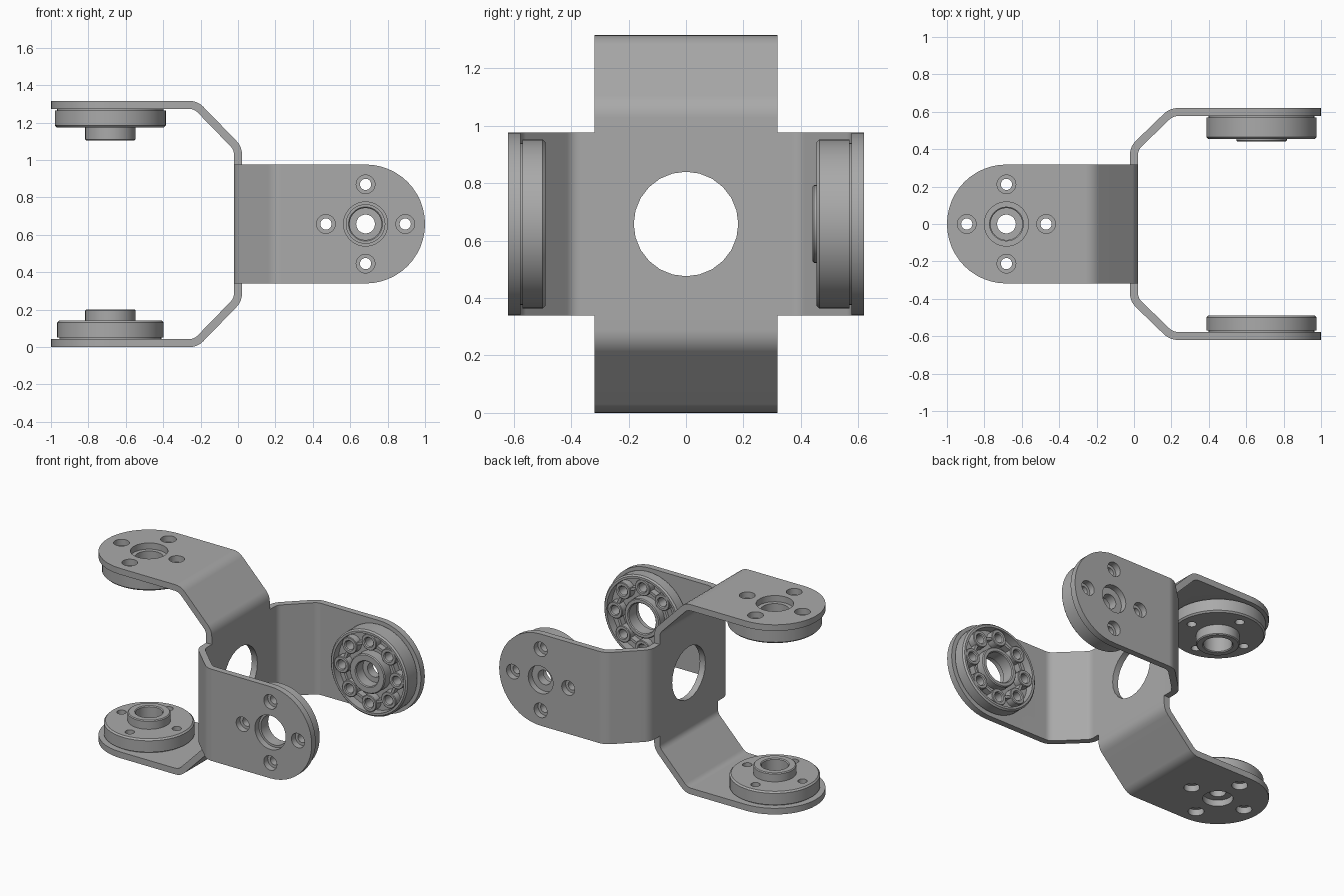
import bpy, bmesh, math
from mathutils import Matrix, Vector

if "Cube" in bpy.data.objects:
    bpy.data.objects.remove(bpy.data.objects["Cube"])

ZC, HW, T, U = 0.658, 0.318, 0.043, 0.682   # centre height, arm half width, sheet thickness, pivot distance

mat = bpy.data.materials.new("metal grey")
mat.diffuse_color = (0.4, 0.4, 0.4, 1)
mat.use_nodes = True
mat.node_tree.nodes["Principled BSDF"].inputs["Base Color"].default_value = mat.diffuse_color

# name: direction, outward, outer distance, bend start, bend end, plate hole radius
ARMS = {
    "top":    ((-1, 0, 0), (0, 0, 1), 0.658, 0.405, 0.225, 0.118),
    "bottom": ((-1, 0, 0), (0, 0, -1), 0.658, 0.405, 0.225, 0.095),
    "front":  ((1, 0, 0), (0, -1, 0), 0.620, 0.405, 0.20, 0.118),
    "back":   ((1, 0, 0), (0, 1, 0), 0.620, 0.405, 0.20, 0.095),
}


def arm_frame(a, n):
    """Local x runs along the arm, local z points outward."""
    a, n = Vector(a), Vector(n)
    m = Matrix((a, n.cross(a), n)).transposed().to_4x4()
    m.translation = (0, 0, ZC)
    return m


def finish(bm, name):
    bmesh.ops.recalc_face_normals(bm, faces=bm.faces)
    me = bpy.data.meshes.new(name)
    bm.to_mesh(me)
    bm.free()
    me.materials.append(mat)
    ob = bpy.data.objects.new(name, me)
    bpy.context.collection.objects.link(ob)
    return ob


def activate(ob):
    bpy.ops.object.select_all(action='DESELECT')
    ob.select_set(True)
    bpy.context.view_layer.objects.active = ob


def cut(ob, cutter):
    cutter.hide_render = True
    activate(ob)
    mod = ob.modifiers.new("holes", 'BOOLEAN')
    mod.operation, mod.solver, mod.object = 'DIFFERENCE', 'EXACT', cutter
    bpy.ops.object.modifier_apply(modifier=mod.name)
    bpy.data.objects.remove(cutter)


def smooth(ob):
    activate(ob)
    bpy.ops.object.shade_smooth_by_angle(angle=math.radians(30))


def cylinder(bm, m, x, y, z, r, depth, seg=32):
    bmesh.ops.create_cone(bm, cap_ends=True, segments=seg, radius1=r, radius2=r, depth=depth,
                          matrix=m @ Matrix.Translation((x, y, z)))


def lathe(bm, m, profile, seg=48):
    """Revolve a closed (radius, depth) loop; depth runs inward from the plate."""
    rings = [[bm.verts.new(m @ Vector((r * math.cos(t), r * math.sin(t), -d))) for r, d in profile]
             for t in (2 * math.pi * i / seg for i in range(seg))]
    k = len(profile)
    for i in range(seg):
        p, q = rings[i], rings[(i + 1) % seg]
        for j in range(k):
            bm.faces.new((p[j], q[j], q[(j + 1) % k], p[(j + 1) % k]))


def ring_points(count):
    return [(0.212 * math.cos(2 * math.pi * i / count), 0.212 * math.sin(2 * math.pi * i / count))
            for i in range(count)]


def bend_path(pts, t=0.035, n=4):
    """Round the inner corners of a polyline."""
    out = [pts[0]]
    for a, b, c in zip(pts, pts[1:], pts[2:]):
        p, q = b + (a - b).normalized() * t, b + (c - b).normalized() * t
        out += [p * (1 - s) ** 2 + b * 2 * s * (1 - s) + q * s * s for s in (i / n for i in range(n + 1))]
    return out + [pts[-1]]


# Folded sheet bracket: square centre and four bent arms with round ends
bm, cutter = bmesh.new(), bmesh.new()
bm.faces.new([bm.verts.new((0, y * HW, ZC + z * HW)) for y, z in ((-1, -1), (1, -1), (1, 1), (-1, 1))])
for a, n, out, b0, b1, hole in ARMS.values():
    m = arm_frame(a, n)
    v = out - T / 2
    path = bend_path([Vector(p) for p in ((0, HW), (0, b0), (b1, v), (U, v))])
    rows = [[bm.verts.new(m @ Vector((p.x, s * HW, p.y))) for s in (-1, 1)] for p in path]
    for p, q in zip(rows, rows[1:]):
        bm.faces.new((p[0], q[0], q[1], p[1]))
    arc = [bm.verts.new(m @ Vector((U + HW * math.cos(t), HW * math.sin(t), v)))
           for t in (math.pi * (i / 24 - 0.5) for i in range(1, 24))]
    bm.faces.new([rows[-1][0]] + arc + [rows[-1][1]])
    cylinder(cutter, m, U, 0, v, hole, 0.2, 48)
    for x, y in ring_points(4):
        cylinder(cutter, m, U + x, y, v, 0.05, 0.2)
cylinder(cutter, Matrix.Translation((0, 0, ZC)) @ Matrix.Rotation(math.pi / 2, 4, 'Y'), 0, 0, 0, 0.182, 0.3, 24)
bmesh.ops.remove_doubles(bm, verts=bm.verts, dist=1e-4)
bracket = finish(bm, "bracket")
activate(bracket)
mod = bracket.modifiers.new("thickness", 'SOLIDIFY')
mod.thickness, mod.offset, mod.use_even_offset = T, 0, True
bpy.ops.object.modifier_apply(modifier=mod.name)
cut(bracket, finish(cutter, "bracket_cutter"))
smooth(bracket)
bracket.modifiers.new("normals", 'WEIGHTED_NORMAL').keep_sharp = True


def make_hub(arm, R, D, H, bore, step, through, pocket=None):
    """Round hub on an arm: radius, depth, collar depth, bore, bore step depth, through hole, pocket floor."""
    a, n, out = ARMS[arm][:3]
    m = arm_frame(a, n) @ Matrix.Translation((U, 0, out - T))
    prof = [(through, 0), (R - .012, 0), (R - .012, .008), (R, .008), (R, D - .01), (R - .01, D)]
    if pocket:
        prof += [(R - .025, D), (R - .025, pocket), (.135, pocket)]
    else:
        prof += [(.135, D)]
    prof += [(.135, H - .006), (.129, H), (bore + .006, H), (bore, H - .006), (bore, step)]
    if through < bore:
        prof += [(through, step)]
    bm, cutter = bmesh.new(), bmesh.new()
    lathe(bm, m, prof)
    hub = finish(bm, arm + "_hub")
    points = ring_points(8 if pocket else 4)
    for x, y in points:
        cylinder(cutter, m, x, y, 0, 0.03, 0.5, 24)
    cut(hub, finish(cutter, "hub_cutter"))
    smooth(hub)
    if not pocket:
        return
    # Screw bosses and the ribs that tie them together
    bm = bmesh.new()
    top = D - .005
    for i, (x, y) in enumerate(points):
        lathe(bm, m @ Matrix.Translation((x, y, 0)),
              [(.03, pocket), (.057, pocket), (.057, top - .004), (.053, top), (.036, top), (.03, top - .006)], 24)
        t = 2 * math.pi * (i + .5) / 8
        bmesh.ops.create_cube(bm, size=1, matrix=m @ Matrix.Rotation(t, 4, 'Z')
                              @ Matrix.Translation((.196, 0, -(pocket + top - .01) / 2))
                              @ Matrix.Diagonal((.018, .062, top - .01 - pocket, 1)))
    smooth(finish(bm, arm + "_hub_bosses"))


# Flat hubs with collars on the upright pair, ribbed hubs on the sideways pair
make_hub("top", .297, .098, .168, .09, .03, .09)
make_hub("bottom", .285, .098, .158, .085, .06, .05)
make_hub("front", .295, .087, .087, .103, .03, .103, pocket=.03)
make_hub("back", .295, .122, .137, .085, .06, .05, pocket=.065)
